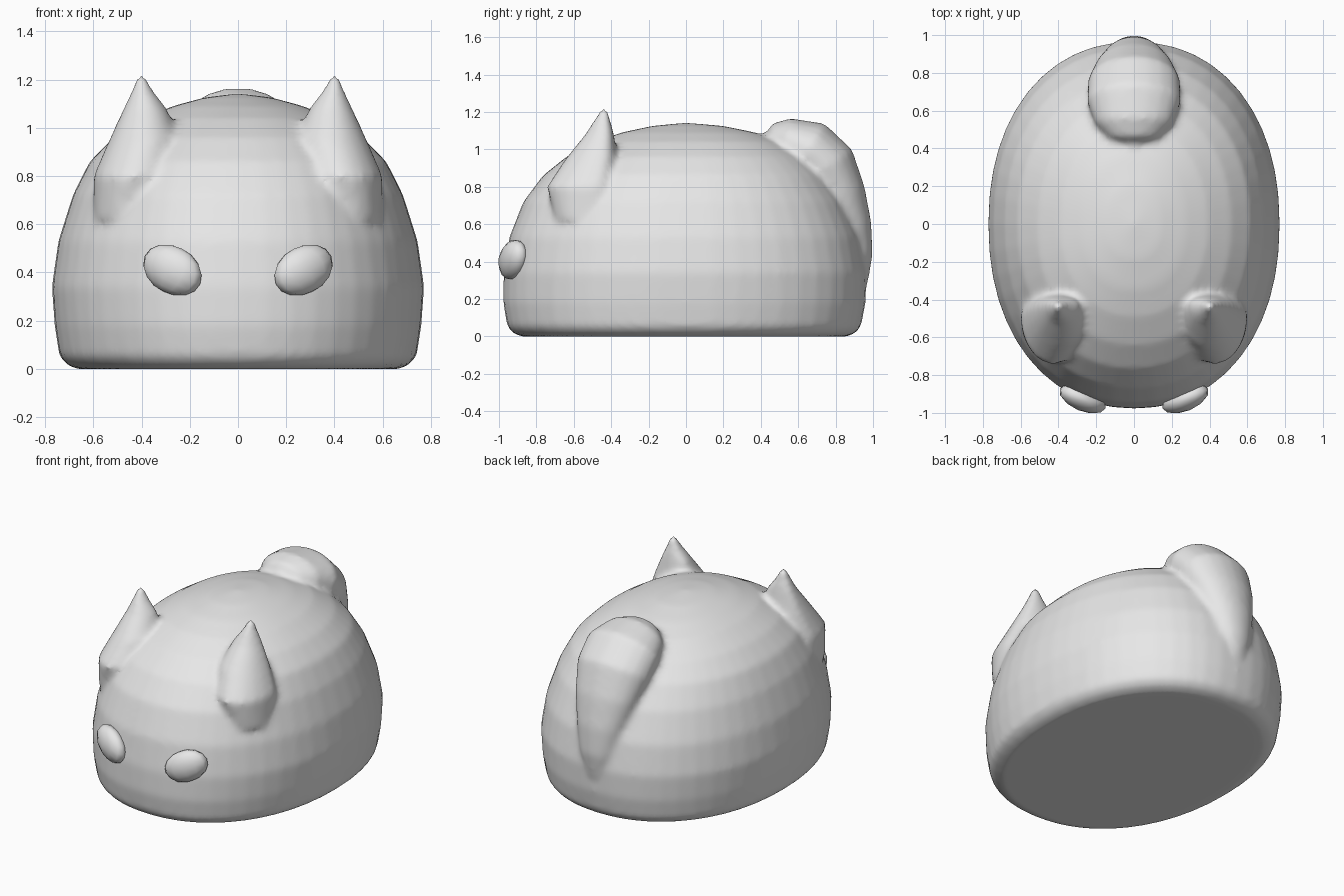
import bpy, bmesh, math
from mathutils import Vector, Matrix

if "Cube" in bpy.data.objects:
    bpy.data.objects.remove(bpy.data.objects["Cube"])

grey = bpy.data.materials.new("soft_grey")
grey.diffuse_color = (0.8, 0.8, 0.8, 1)
grey.use_nodes = True
grey.node_tree.nodes["Principled BSDF"].inputs["Base Color"].default_value = grey.diffuse_color


def make_object(name, bm):
    bmesh.ops.recalc_face_normals(bm, faces=bm.faces)
    mesh = bpy.data.meshes.new(name)
    bm.to_mesh(mesh)
    bm.free()
    mesh.materials.append(grey)
    mesh.shade_smooth()
    obj = bpy.data.objects.new(name, mesh)
    bpy.context.collection.objects.link(obj)
    return obj


def loft(bm, rings):
    """Skin a list of equal point rings and close both ends."""
    rows = [[bm.verts.new(p) for p in ring] for ring in rings]
    n = len(rows[0])
    for a, b in zip(rows, rows[1:]):
        for i in range(n):
            j = (i + 1) % n
            bm.faces.new((a[i], a[j], b[j], b[i]))
    bm.faces.new(rows[0][::-1])
    bm.faces.new(rows[-1])


def spow(v, e):
    return math.copysign(abs(v) ** e, v)


def angles(n):
    return [2 * math.pi * i / n for i in range(n)]


bm = bmesh.new()

# Body: domed loaf; rows are height, half width, front reach, back reach
BODY = [(0.0, 0.67, 0.88, 0.86), (0.015, 0.705, 0.92, 0.90), (0.05, 0.74, 0.955, 0.935),
        (0.18, 0.76, 0.977, 0.96), (0.34, 0.772, 0.975, 0.965), (0.53, 0.745, 0.945, 0.93),
        (0.72, 0.685, 0.87, 0.85), (0.86, 0.615, 0.765, 0.755), (0.96, 0.515, 0.64, 0.65),
        (1.04, 0.39, 0.49, 0.52), (1.09, 0.27, 0.345, 0.37), (1.125, 0.14, 0.18, 0.20),
        (1.14, 0.02, 0.03, 0.03)]
loft(bm, [[(w * spow(math.cos(t), 0.92),
            (yb if math.sin(t) > 0 else yf) * spow(math.sin(t), 0.92), z)
           for t in angles(48)] for z, w, yf, yb in BODY])

# Ears: flat-backed cones; rows are height, inner x, outer x, front y, back y
EAR = [(0.62, 0.34, 0.60, -0.70, -0.42), (0.80, 0.25, 0.60, -0.745, -0.37),
       (0.95, 0.235, 0.535, -0.645, -0.365), (1.08, 0.295, 0.475, -0.54, -0.385),
       (1.16, 0.355, 0.44, -0.49, -0.405), (1.20, 0.375, 0.425, -0.47, -0.415),
       (1.22, 0.395, 0.41, -0.448, -0.43)]
for side in (-1, 1):
    rings = []
    for z, x0, x1, yf, yb in EAR:
        cx, rx, cy = (x0 + x1) / 2, (x1 - x0) / 2, yb - (yb - yf) * 0.3
        rings.append([(side * (cx + rx * math.cos(t)),
                       cy + math.sin(t) * ((yb - cy) if math.sin(t) > 0 else (cy - yf)), z)
                      for t in angles(20)])
    loft(bm, rings)

# Tail: teardrop hugging the back; rows are y, z, half width, half thickness
TAIL = [(0.415, 1.05, 0.03, 0.02), (0.46, 1.05, 0.14, 0.09), (0.53, 1.045, 0.205, 0.125),
        (0.65, 1.0, 0.25, 0.165), (0.75, 0.9, 0.245, 0.17), (0.83, 0.75, 0.205, 0.135),
        (0.88, 0.58, 0.16, 0.115), (0.92, 0.42, 0.115, 0.08), (0.94, 0.27, 0.06, 0.03)]
rings = []
for i, (y, z, w, h) in enumerate(TAIL):
    a, b = TAIL[max(i - 1, 0)], TAIL[min(i + 1, len(TAIL) - 1)]
    d = Vector((0, b[0] - a[0], b[1] - a[1])).normalized()
    normal = Vector((0, -d.z, d.y))
    rings.append([Vector((w * math.cos(t), y, z)) + normal * h * math.sin(t)
                  for t in angles(20)])
loft(bm, rings)

# Fuse body, ears and tail into one softly blended skin
body = make_object("body_with_ears_and_tail", bm)
remesh = body.modifiers.new("fuse", 'REMESH')
remesh.mode = 'VOXEL'
remesh.voxel_size = 0.02
remesh.use_smooth_shade = True
soften = body.modifiers.new("soften", 'SMOOTH')
soften.factor = 0.5
soften.iterations = 6

# Eyes: slanted ovals on the face
for name, side in (("left_eye", -1), ("right_eye", 1)):
    bm = bmesh.new()
    place = (Matrix.Translation((side * 0.272, -0.925, 0.41))
             @ Matrix.Rotation(side * math.radians(23), 4, 'Z')
             @ Matrix.Rotation(-side * math.radians(25), 4, 'Y')
             @ Matrix.Diagonal((0.138, 0.065, 0.098, 1)))
    bmesh.ops.create_uvsphere(bm, u_segments=12, v_segments=8, radius=1, matrix=place)
    make_object(name, bm)
